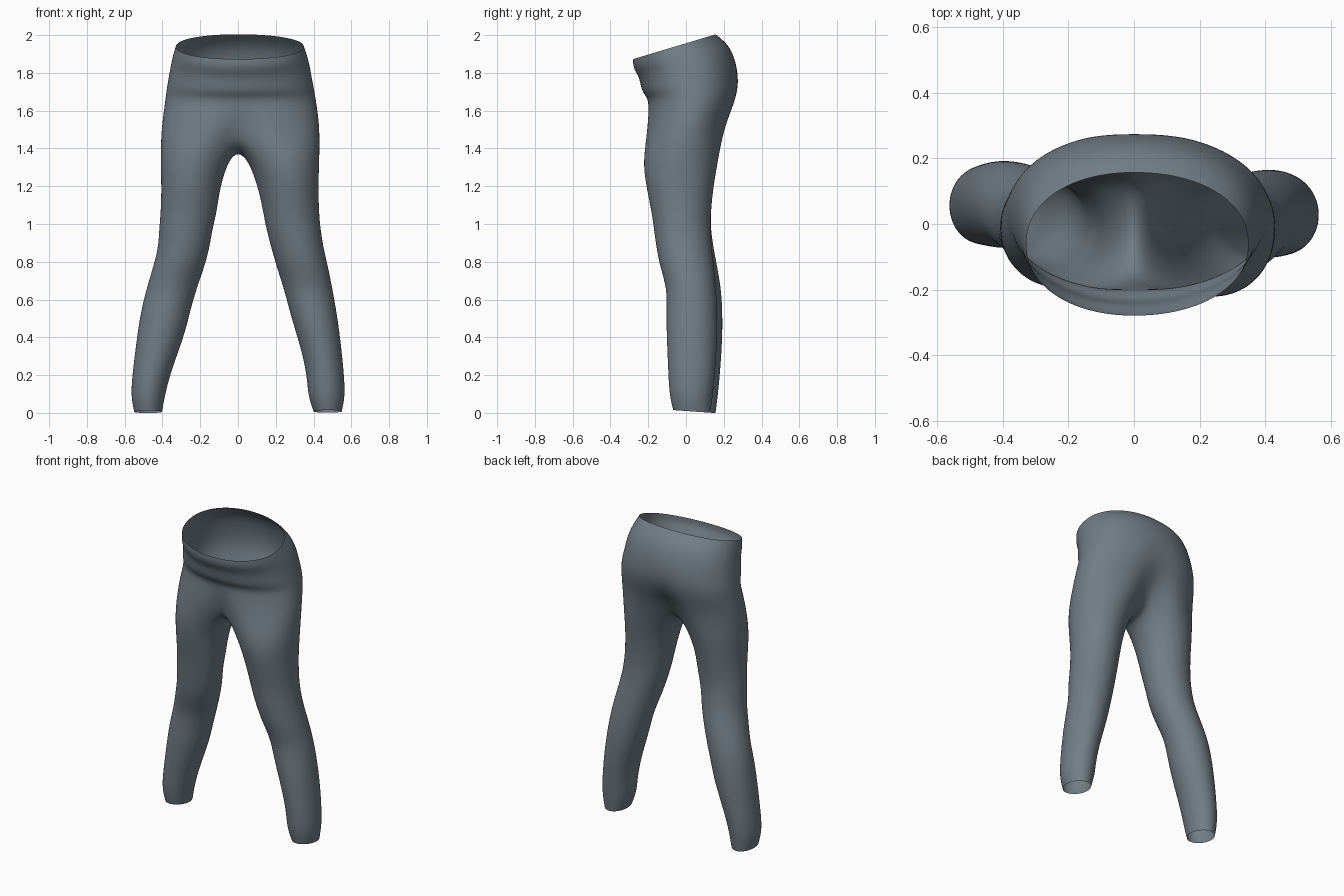
import bpy, bmesh, math

if "Cube" in bpy.data.objects:
    bpy.data.objects.remove(bpy.data.objects["Cube"])

HALF = 20   # segments from front centre round the side to back centre
SEAM = 8    # segments along the crotch seam

# Hip rings: z at y=0, tilt, x left, x right, y front, y back, front dent, back dent
hips = [
    (1.957, .30, -.330, .350, -.280, .158, 0, 0),
    (1.90, .25, -.345, .366, -.282, .220, 0, 0),
    (1.84, .22, -.356, .380, -.252, .252, 0, 0),
    (1.78, .15, -.367, .390, -.242, .272, 0, 0),
    (1.72, .10, -.377, .402, -.232, .282, 0, .005),
    (1.67, .03, -.384, .411, -.200, .278, 0, .012),
    (1.60, .00, -.393, .422, -.208, .258, .01, .03),
    (1.50, .00, -.407, .434, -.222, .225, .05, .08),
]
# Leg rings: z, left outer, left inner, right inner, right outer, y front, y back
legs = [
    (1.34, .412, .048, .052, .432, -.232, .172),
    (1.20, .406, .094, .105, .426, -.212, .146),
    (1.06, .410, .112, .134, .430, -.182, .132),
    (0.98, .418, .134, .148, .437, -.172, .130),
    (0.88, .422, .149, .174, .452, -.158, .136),
    (0.78, .448, .175, .202, .476, -.140, .148),
    (0.66, .484, .218, .242, .500, -.102, .160),
    (0.55, .512, .250, .270, .520, -.104, .166),
    (0.44, .530, .276, .302, .536, -.104, .167),
    (0.34, .543, .310, .333, .548, -.100, .163),
    (0.20, .560, .360, .365, .562, -.094, .153),
    (0.09, .568, .387, .370, .568, -.088, .142),
    (0.01, .550, .402, .400, .550, -.068, .130),
]

bm = bmesh.new()


def hip_ring(row):
    z, tilt, xl, xr, yf, yb, df, db = row
    cx, cy = (xl + xr) / 2, (yf + yb) / 2
    ring = []
    for i in range(2 * HALF):
        t = math.pi * i / HALF          # 0 front, pi/2 right, pi back
        s, c = math.sin(t), math.cos(t)
        x = math.copysign(abs(s) ** .95, s) * (xr - xl) / 2
        y = cy - math.copysign(abs(c) ** .92, c) * (yb - yf) / 2
        y += df * math.exp(-(x / .08) ** 2) if c > 0 else -db * math.exp(-(x / .10) ** 2)
        ring.append(bm.verts.new((x + cx * abs(s), y, z + tilt * y)))
    return ring


def loft(a, b):
    n = len(a)
    for i in range(n):
        j = (i + 1) % n
        bm.faces.new((a[i], a[j], b[j], b[i]))


# Waist and seat
rings = [hip_ring(r) for r in hips]
for a, b in zip(rings, rings[1:]):
    loft(a, b)
last = rings[-1]

# Crotch seam from back centre to front centre
front, back = last[0], last[HALF]
seam = []
for k in range(1, SEAM):
    s = k / SEAM
    co = back.co.lerp(front.co, s)
    seam.append(bm.verts.new((0, co.y, co.z - .118 * math.sin(math.pi * s) ** .7)))

# Two legs lofted down from the split
for side in (1, -1):
    outer = [last[(side * i) % (2 * HALF)] for i in range(HALF + 1)]
    prev = outer + seam
    angles = [-45 + 270 * i / HALF for i in range(HALF + 1)]
    angles += [225 + 90 * k / SEAM for k in range(1, SEAM)]
    for z, lo, li, ri, ro, yf, yb in legs:
        xi, xo = (ri, ro) if side > 0 else (li, lo)
        if side < 0:                    # the left leg stands slightly further back
            yf += .03
            yb += .027 * min(1, max(0, (1.0 - z) / .35))
        ring = []
        for a in angles:
            t = math.radians(a)
            x = (xi + xo) / 2 + math.sin(t) * (xo - xi) / 2
            y = (yf + yb) / 2 - math.cos(t) * (yb - yf) / 2
            hem = -.07 * y if z < .05 else 0
            ring.append(bm.verts.new((side * x, y, z + hem)))
        loft(prev, ring)
        prev = ring

bmesh.ops.recalc_face_normals(bm, faces=bm.faces)
for f in bm.faces:
    f.smooth = True
mesh = bpy.data.meshes.new("trousers")
bm.to_mesh(mesh)
bm.free()

fabric = bpy.data.materials.new("slate grey fabric")
fabric.diffuse_color = (0.165, 0.205, 0.235, 1)
fabric.use_nodes = True
fabric.node_tree.nodes["Principled BSDF"].inputs["Base Color"].default_value = fabric.diffuse_color
mesh.materials.append(fabric)

trousers = bpy.data.objects.new("trousers", mesh)
bpy.context.collection.objects.link(trousers)
sub = trousers.modifiers.new("smooth cloth", 'SUBSURF')
sub.levels = sub.render_levels = 2
